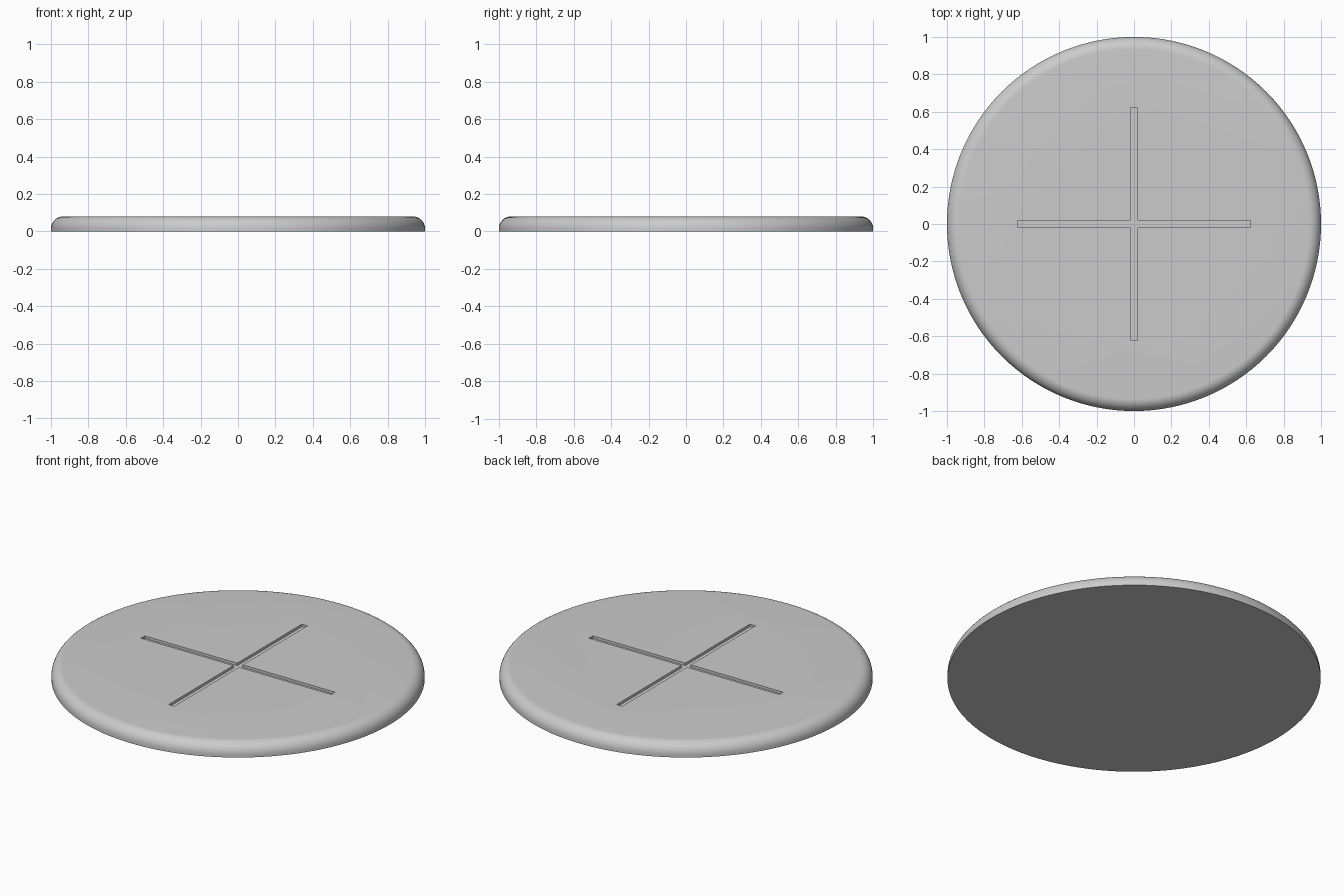
import bpy, bmesh, math

if "Cube" in bpy.data.objects:
    bpy.data.objects.remove(bpy.data.objects["Cube"])

SEG, H, FILLET = 128, 0.08, 0.065
ARM, HALF, DEPTH = 0.622, 0.018, 0.015


def make_object(name, bm):
    bmesh.ops.recalc_face_normals(bm, faces=bm.faces)
    mesh = bpy.data.meshes.new(name)
    bm.to_mesh(mesh)
    bm.free()
    obj = bpy.data.objects.new(name, mesh)
    bpy.context.collection.objects.link(obj)
    return obj


# Round disc: stacked rings with a rounded upper rim
profile = [(1.0, 0.0)]
for i in range(11):
    a = math.pi / 2 * i / 10
    profile.append((1 - FILLET + FILLET * math.cos(a), H - FILLET + FILLET * math.sin(a)))
bm = bmesh.new()
rings = [[bm.verts.new((r * math.cos(2 * math.pi * k / SEG), r * math.sin(2 * math.pi * k / SEG), z))
          for k in range(SEG)] for r, z in profile]
for lower, upper in zip(rings, rings[1:]):
    for k in range(SEG):
        n = (k + 1) % SEG
        bm.faces.new((lower[k], lower[n], upper[n], upper[k]))
bm.faces.new(rings[0][::-1])
bm.faces.new(rings[-1])
disc = make_object("disc", bm)

# Cross-shaped cutter for the shallow slots in the top
bm = bmesh.new()
outline = []
for q in range(4):
    c, s = round(math.cos(q * math.pi / 2)), round(math.sin(q * math.pi / 2))
    for x, y in ((ARM, -HALF), (ARM, HALF), (HALF, HALF)):
        outline.append(bm.verts.new((x * c - y * s, x * s + y * c, H - DEPTH)))
base = bm.faces.new(outline)
ext = bmesh.ops.extrude_face_region(bm, geom=[base], use_keep_orig=True)
bmesh.ops.translate(bm, vec=(0, 0, 0.1), verts=[v for v in ext["geom"] if isinstance(v, bmesh.types.BMVert)])
cutter = make_object("cross_slot_cutter", bm)
cutter.hide_render = True
cutter.hide_viewport = True

# Carve the slots and smooth the rim
cut = disc.modifiers.new("cross_slots", "BOOLEAN")
cut.operation = "DIFFERENCE"
cut.solver = "EXACT"
cut.object = cutter
bpy.context.view_layer.objects.active = disc
disc.select_set(True)
bpy.ops.object.modifier_apply(modifier=cut.name)
bpy.data.objects.remove(cutter)
bpy.ops.object.shade_smooth_by_angle(angle=math.radians(30))
